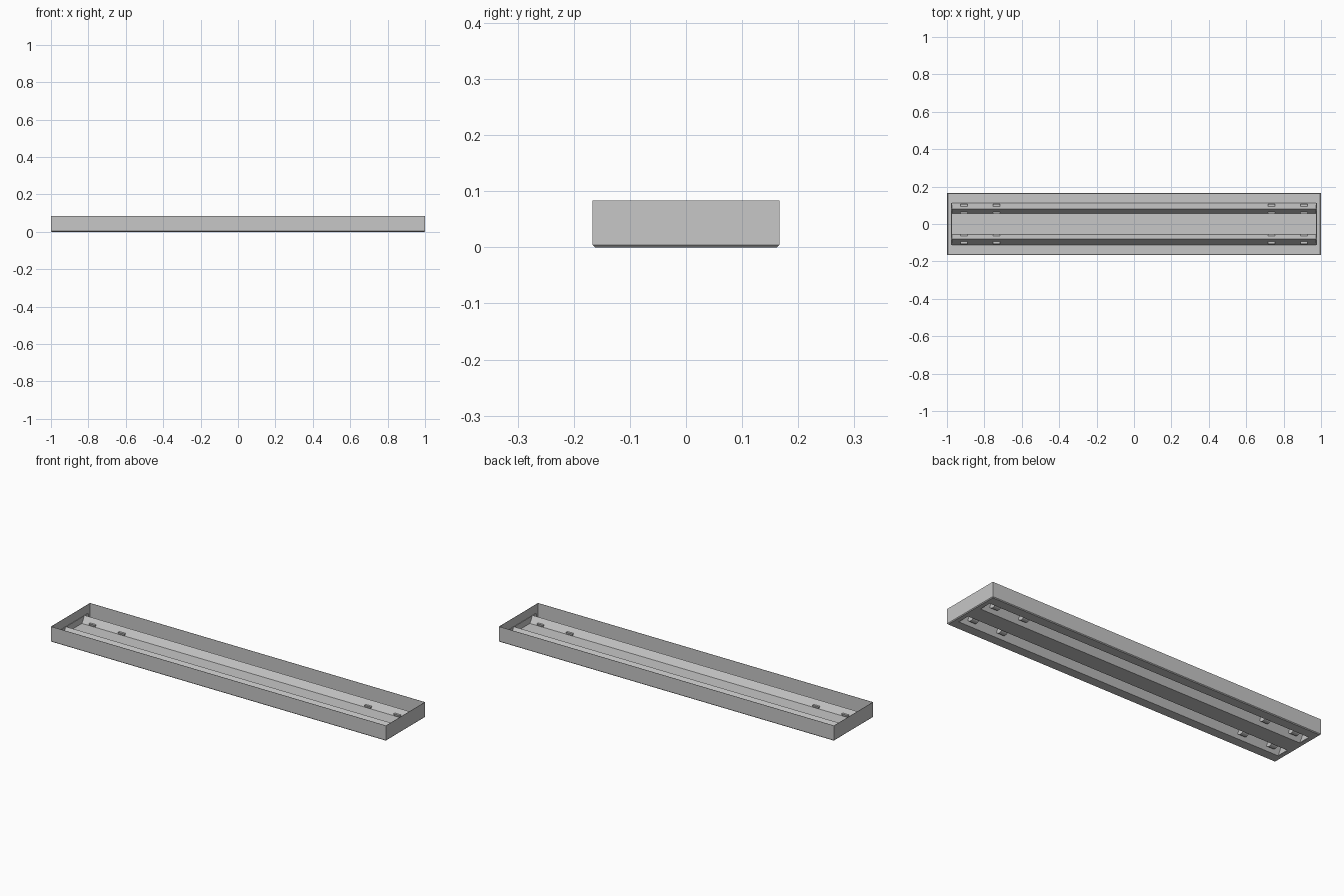
import bpy, bmesh, math

cube = bpy.data.objects.get("Cube")
if cube:
    bpy.data.objects.remove(cube)

grey = bpy.data.materials.new("painted_grey_metal")
grey.use_nodes = True
colour = (0.57, 0.57, 0.57, 1)
grey.diffuse_color = colour
grey.node_tree.nodes["Principled BSDF"].inputs["Base Color"].default_value = colour

L, W, H = 1.0, 0.1665, 0.083         # housing half length, half width, height
OX, OY = 0.975, 0.112                # half size of the lamp opening
RIDGE, FOOT, PEAK = 0.08, 0.045, 0.055   # reflector cross-section
COVER_Y, COVER_Z = 0.057, 0.02       # cover strip between the reflectors
SHEET, CHAMFER = 0.002, 0.004


def finish(name, bm, sheet=False):
    mesh = bpy.data.meshes.new(name)
    bm.to_mesh(mesh)
    bm.free()
    obj = bpy.data.objects.new(name, mesh)
    bpy.context.collection.objects.link(obj)
    mesh.materials.append(grey)
    if sheet:
        mod = obj.modifiers.new("sheet_thickness", "SOLIDIFY")
        mod.thickness = SHEET
        mod.offset = -1
    return obj


def box(name, lo, hi):
    bm = bmesh.new()
    bmesh.ops.create_cube(bm, size=1)
    for v in bm.verts:
        v.co = [a + (c + 0.5) * (b - a) for c, a, b in zip(v.co, lo, hi)]
    return finish(name, bm)


def sweep(name, profile, half):
    """Sheet swept along x from a (y, z) profile, facing down."""
    bm = bmesh.new()
    rows = [[bm.verts.new((x, y, z)) for y, z in profile] for x in (-half, half)]
    for i in range(len(profile) - 1):
        bm.faces.new((rows[0][i], rows[0][i + 1], rows[1][i + 1], rows[1][i]))
    bm.normal_update()
    if sum(f.normal.z for f in bm.faces) > 0:
        bmesh.ops.reverse_faces(bm, faces=bm.faces)
    return finish(name, bm, True)


def half_round(name, x, y, top, radius, depth):
    """Half cylinder along x with its flat side up."""
    bm = bmesh.new()
    steps = 12
    arc = [bm.verts.new((x - depth / 2, y + radius * math.cos(a), top - radius * math.sin(a)))
           for a in (math.pi * i / steps for i in range(steps + 1))]
    face = bm.faces.new(arc)
    out = bmesh.ops.extrude_face_region(bm, geom=[face])["geom"]
    bmesh.ops.translate(bm, vec=(depth, 0, 0),
                        verts=[g for g in out if isinstance(g, bmesh.types.BMVert)])
    bmesh.ops.recalc_face_normals(bm, faces=bm.faces)
    return finish(name, bm)


# Open-topped housing: walls, chamfered lower edge and bottom rim, as nested rings
bm = bmesh.new()
rings = [[bm.verts.new((sx * x, sy * y, z)) for sx, sy in ((1, -1), (1, 1), (-1, 1), (-1, -1))]
         for x, y, z in ((L, W, H), (L, W, CHAMFER), (L - CHAMFER, W - CHAMFER, 0), (OX, OY, 0))]
for upper, lower in zip(rings, rings[1:]):
    for j in range(4):
        k = (j + 1) % 4
        bm.faces.new((upper[j], lower[j], lower[k], upper[k]))
finish("housing", bm, True)

# Two reflector troughs, the strip between them and the cover above it
for side, s in (("front", -1), ("back", 1)):
    sweep(side + "_reflector", [(s * OY, 0), (s * RIDGE, PEAK), (s * FOOT, 0)], OX)
sweep("centre_strip", [(-FOOT, 0), (FOOT, 0)], OX)
sweep("centre_cover", [(-COVER_Y, COVER_Z), (COVER_Y, COVER_Z)], OX)

# Plates that close the trough ends
for side, s in (("right", -1), ("left", 1)):
    box(side + "_reflector_end", (s * OX - 0.003, -OY, 0.001), (s * OX + 0.003, OY, PEAK))

# Half-round lamp holders set in the troughs
for y in (-RIDGE, RIDGE):
    for x in (-0.91, -0.735, 0.735, 0.91):
        holder = half_round("lamp_holder", x, y, 0.034, 0.026, 0.037)
        bpy.ops.object.select_all(action="DESELECT")
        holder.select_set(True)
        bpy.context.view_layer.objects.active = holder
        bpy.ops.object.shade_smooth_by_angle()
